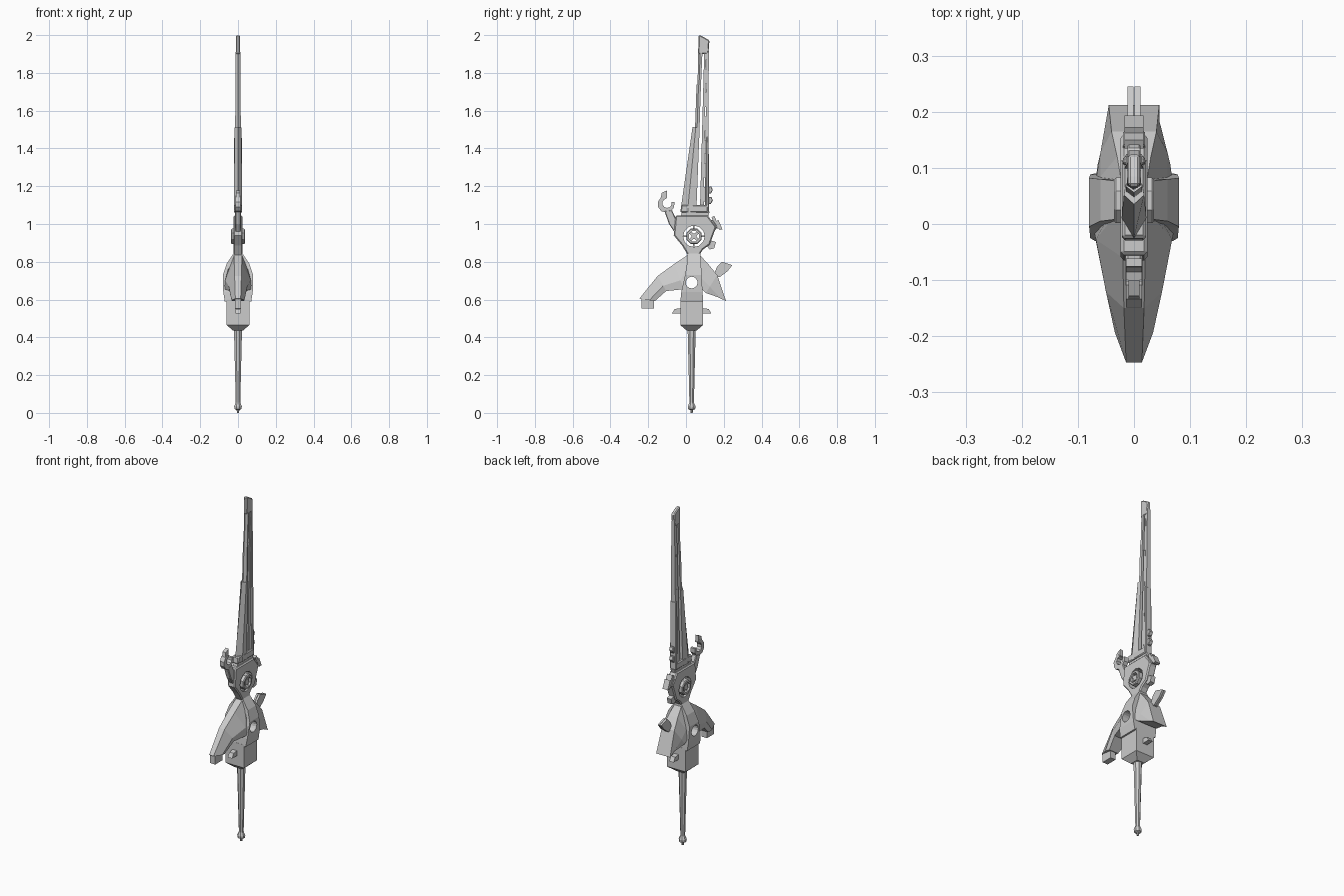
import bpy, bmesh, math
from mathutils import Matrix

if "Cube" in bpy.data.objects:
    bpy.data.objects.remove(bpy.data.objects["Cube"])


def finish(name, bm):
    bmesh.ops.recalc_face_normals(bm, faces=bm.faces)
    me = bpy.data.meshes.new(name)
    bm.to_mesh(me)
    bm.free()
    ob = bpy.data.objects.new(name, me)
    bpy.context.collection.objects.link(ob)
    return ob


def loft(name, rings):
    """Skin equal-length rings of (x, y, z) points and cap both ends."""
    bm = bmesh.new()
    rows = [[bm.verts.new(p) for p in r] for r in rings]
    n = len(rows[0])
    for a, b in zip(rows, rows[1:]):
        for i in range(n):
            bm.faces.new((a[i], a[(i + 1) % n], b[(i + 1) % n], b[i]))
    bm.faces.new(rows[0])
    bm.faces.new(rows[-1])
    return finish(name, bm)


def plate(name, pts, half, bevel=0.0, x=0.0):
    """Side profile of (y, z) points, extruded across x, optional chamfer."""
    ob = loft(name, [[(x + s * half, y, z) for y, z in pts] for s in (-1, 1)])
    if bevel:
        m = ob.modifiers.new("chamfer", 'BEVEL')
        m.width, m.segments, m.limit_method = bevel, 1, 'ANGLE'
        m.angle_limit = math.radians(60)
    return ob


def rect(hx, y0, y1, z):
    return [(-hx, y0, z), (hx, y0, z), (hx, y1, z), (-hx, y1, z)]


def circle(r, n, y, z, turn=0.0):
    return [(y + r * math.cos(turn + math.tau * i / n),
             z + r * math.sin(turn + math.tau * i / n)) for i in range(n)]


def cut(ob, cutter):
    m = ob.modifiers.new("hole", 'BOOLEAN')
    m.object, m.operation, m.solver = cutter, 'DIFFERENCE', 'EXACT'
    cutter.hide_render = True
    cutter.hide_viewport = True


def round_ring(r, z, n=8):
    return [(x - 0.0, y, z) for x, y in circle(r, n, 0.0, 0.03, math.pi / n)]


# Grip and pommel
loft("grip", [[(x, y + 0.0, z) for x, y, z in round_ring(r, z)] for z, r in
              ((0, .006), (.015, .008), (.02, .02), (.035, .022), (.055, .013),
               (.25, .018), (.44, .023))])

# Lower guard block with tapered underside and front/back studs
loft("guard_block", [rect(.025, .005, .055, .435), rect(.06, -.03, .09, .465),
                     rect(.06, -.03, .09, .6)])
for s, nm in ((-1, "front"), (1, "back")):
    plate(nm + "_stud", [(.03 + s * a, z) for a, z in
          ((.055, .525), (.105, .525), (.09, .55), (.055, .555))], .014)

# Guard core, pierced from side to side
hole = plate("core_hole_cutter", circle(.031, 16, .03, .69), .2)
core = loft("guard_core", [rect(.07, -.03, .09, .59), rect(.078, -.025, .088, .64),
                           rect(.08, -.005, .082, .73), rect(.06, .005, .08, .79),
                           rect(.02, .01, .075, .85)])
cut(core, hole)


# Swept wings: each section runs outer edge -> widest line -> inner edge
def wing(name, sections):
    rings = []
    for (oy, oz), (iy, iz), a, b, c in sections:
        my, mz = oy + (iy - oy) * .65, oz + (iz - oz) * .65
        rings.append([(-a, oy, oz), (a, oy, oz), (b, my, mz),
                      (c, iy, iz), (-c, iy, iz), (-b, my, mz)])
    return loft(name, rings)


cut(wing("front_wing", [((.03, .85), (.005, .77), .02, .035, .05),
                        ((-.06, .79), (-.01, .655), .02, .068, .072),
                        ((-.15, .725), (-.105, .645), .018, .05, .045),
                        ((-.247, .605), (-.165, .592), .014, .034, .03)]), hole)
cut(wing("back_wing", [((.06, .85), (.065, .77), .02, .04, .05),
                       ((.12, .785), (.065, .67), .03, .06, .07),
                       ((.165, .73), (.105, .635), .04, .06, .065),
                       ((.212, .592), (.17, .612), .045, .045, .045)]), hole)
plate("front_wing_peg", [(-.235, .61), (-.235, .552), (-.17, .552), (-.17, .61)], .017)
for s in (-1, 1):
    plate("back_horn", [(.14, .715), (.165, .775), (.19, .8), (.245, .782),
                        (.22, .75), (.18, .72)], .0055, x=s * .0065)

# Hub neck and hub plate with a round window
hub = plate("hub", [(.01, .835), (.07, .835), (.09, .865), (.125, .89), (.16, .985),
                    (.115, 1.045), (-.055, 1.045), (-.065, .94), (-.02, .885)], .024, .006)
cut(hub, plate("hub_hole_cutter", circle(.057, 12, .042, .935), .2))
plate("blade_collar", [(-.03, 1.035), (.115, 1.035), (.125, 1.065), (-.02, 1.065)], .014)

# Hub medallion: ring, core and cross spokes
ring = plate("medallion_ring", circle(.044, 8, .042, .935, math.pi / 8), .036, .004)
cut(ring, plate("medallion_cutter", circle(.029, 8, .042, .935, math.pi / 8), .2))
plate("medallion_core", circle(.02, 4, .042, .935, math.pi / 4), .03)
for k in range(4):
    a = math.pi / 4 + k * math.pi / 2
    c, s = math.cos(a), math.sin(a)
    plate("medallion_spoke", [(.042 + c * r - s * w, .935 + s * r + c * w) for r, w in
          ((.01, -.008), (.034, -.008), (.034, .008), (.01, .008))], .026)
    c, s = math.cos(a - math.pi / 4), math.sin(a - math.pi / 4)
    plate("hub_bridge", [(.042 + c * r - s * w, .935 + s * r + c * w) for r, w in
          ((.038, -.004), (.06, -.004), (.06, .004), (.038, .004))], .012)

# Front hook: arm with an open crescent
plate("hook_arm", [(-.05, .94), (-.045, 1.01), (-.075, 1.075), (-.115, 1.07),
                   (-.09, 1.0)], .015, .004)
angles = [math.radians(d) for d in (95, 130, 165, 200, 235, 270, 305, 340, 375)]
outer = [(-.105 + .045 * math.cos(a), 1.105 + .045 * math.sin(a)) for a in angles]
inner = [(-.1 + .025 * math.cos(a), 1.11 + .025 * math.sin(a)) for a in reversed(angles)]
plate("hook_crescent", outer + inner, .014)
plate("hook_tip", [(-.135, 1.13), (-.128, 1.165), (-.1, 1.178), (-.1, 1.14), (-.115, 1.13)], .01)

# Back clasp fins on the hub
plate("clasp_base", [(.11, .99), (.14, .95), (.168, .985), (.14, 1.025)], .02, .004)
for k in range(2):
    o = k * .022
    plate("clasp_fin", [(.135 + o, 1.035 - o), (.15 + o, 1.043 - o), (.178 + o * .7, .978 - o * .3),
                        (.162 + o * .7, .975 - o * .3)], .017)
plate("lower_clasp", [(.11, .885), (.125, .865), (.15, .872), (.158, .905), (.132, .912)], .014)


# Blade: cutting edge in front, flat spine behind a long slot
def blade(name, sections):
    return loft(name, [[(0, f, zf), (h, f + (b - f) * .45, z), (h * .8, b, z),
                        (-h * .8, b, z), (-h, f + (b - f) * .45, z)]
                       for z, zf, f, b, h in sections])


blade("lower_edge", [(1.06, 1.065, -.03, .06, .022), (1.1, 1.1, -.025, .056, .022),
                     (1.51, 1.515, .035, .072, .018)])
blade("middle_edge", [(1.45, 1.45, .046, .07, .015), (1.735, 1.74, .056, .079, .014)])
blade("upper_edge", [(1.7, 1.7, .06, .078, .013), (1.91, 1.91, .065, .087, .012)])
plate("blade_tip", [(.064, 1.9), (.067, 2.0), (.085, 1.995), (.124, 1.972), (.119, 1.9)], .011, .005)
plate("blade_root", [(-.03, 1.06), (.118, 1.06), (.116, 1.1), (-.025, 1.1)], .021, .005)

# Spine: two rails joined by short bridges, leaving thin slits
for nm, y0, y1, y2, y3, h in (("inner_rail", .074, .094, .097, .106, .013),
                              ("outer_rail", .099, .117, .11, .121, .017)):
    loft(nm, [rect(h, y0, y1, 1.08), rect(h * .6, y2, y3, 1.93)])
plate("spine_sleeve", [(.104, 1.06), (.122, 1.06), (.12, 1.46), (.106, 1.46)], .02, .004)
for k in range(7):
    z, y = 1.12 + k * .125, .092 + k * .002
    plate("spine_bridge", [(y, z), (y + .016, z), (y + .016, z + .075), (y, z + .075)], .008)

# Sight bumps on the spine near the root
for z in (1.125, 1.18):
    plate("spine_bump", [(.112, z - .022), (.132, z - .018), (.142, z), (.134, z + .02),
                         (.112, z + .014)], .012, .003)
